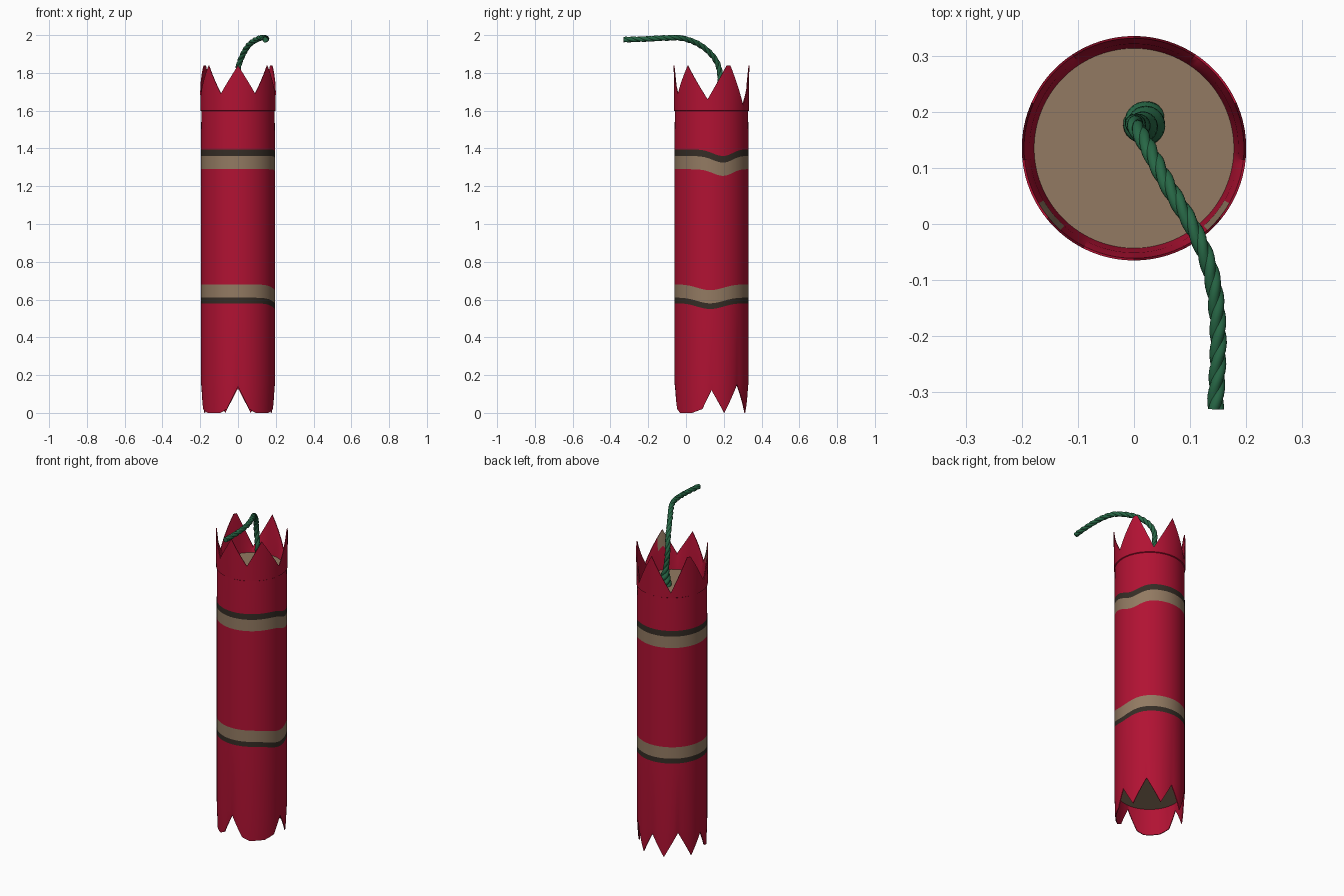
import bpy, bmesh, math
from mathutils import Vector

cube = bpy.data.objects.get("Cube")
if cube:
    bpy.data.objects.remove(cube, do_unlink=True)


def material(name, rgb):
    m = bpy.data.materials.new(name)
    m.use_nodes = True
    m.diffuse_color = (*rgb, 1)
    m.node_tree.nodes["Principled BSDF"].inputs["Base Color"].default_value = (*rgb, 1)
    return m


red = material("red paper", (0.44, 0.006, 0.033))
tan = material("tan paper", (0.29, 0.195, 0.122))
dark = material("dark stripe", (0.036, 0.026, 0.019))
green = material("green cord", (0.02, 0.135, 0.06))
RED, TAN, DARK = 0, 1, 2


def finish(bm, name, mats, angle):
    bmesh.ops.recalc_face_normals(bm, faces=bm.faces)
    mesh = bpy.data.meshes.new(name)
    bm.to_mesh(mesh)
    bm.free()
    obj = bpy.data.objects.new(name, mesh)
    bpy.context.collection.objects.link(obj)
    for m in mats:
        mesh.materials.append(m)
    bpy.ops.object.select_all(action="DESELECT")
    obj.select_set(True)
    bpy.context.view_layer.objects.active = obj
    bpy.ops.object.shade_smooth_by_angle(angle=math.radians(angle))
    return obj


def skin(bm, rings):
    """Join successive closed rings; yields (row, column, face)."""
    n = len(rings[0])
    for i in range(len(rings) - 1):
        for j in range(n):
            k = (j + 1) % n
            yield i, j, bm.faces.new((rings[i][j], rings[i][k],
                                      rings[i + 1][k], rings[i + 1][j]))


def height(points, a):
    for (a0, z0), (a1, z1) in zip(points, points[1:]):
        if a <= a1:
            return z0 + (z1 - z0) * (a - a0) / (a1 - a0)
    return points[-1][1]


def dip(a, centre, width):
    return math.exp(-((a - centre) / width) ** 2)


# Torn edges: height against angle from the front, mirrored left and right
TOP = [(0, 1.84), (27, 1.69), (51, 1.84), (84, 1.66), (114, 1.84),
       (120, 1.84), (147, 1.63), (180, 1.84)]
BOTTOM = [(0, 0.14), (18, 0.02), (30, 0), (57, 0), (75, 0.02), (90, 0.12),
          (111, 0), (135, 0.15), (159, 0), (180, 0.13)]
CENTRE_Y = 0.135
CAP_LOW, CAP_HIGH = 0.16, 1.6
COLUMNS = 120


def profile(a):
    """Radius and height from lower cap, round the outside, to upper cap."""
    s = abs(a)
    top, bottom = height(TOP, s), height(BOTTOM, s)
    low = -0.03 * dip(a, 88, 28)
    high = -0.035 * dip(a, 108, 22)
    return [(0.18, CAP_LOW), (0.186, bottom), (0.191, bottom), (0.196, CAP_LOW),
            (0.196, 0.58 + low), (0.196, 0.61 + low), (0.196, 0.68 + low),
            (0.196, 1.29 + high), (0.196, 1.36 + high), (0.196, 1.395 + high),
            (0.194, 1.597), (0.199, CAP_HIGH), (0.2, top), (0.196, top),
            (0.186, CAP_HIGH + 0.6 * (top - CAP_HIGH)), (0.178, CAP_HIGH)]


# Paper tube with torn crowns, stripes and end caps
bm = bmesh.new()
angles = [-180 + 360 * j / COLUMNS for j in range(COLUMNS)]
columns = []
for a in angles:
    t = math.radians(a)
    columns.append([bm.verts.new((r * math.sin(t), CENTRE_Y - r * math.cos(t), z))
                    for r, z in profile(a)])
rings = list(zip(*columns))
stripes = {4: DARK, 5: TAN, 7: TAN, 8: DARK}
for i, j, f in skin(bm, rings):
    f.material_index = stripes.get(i, RED)
    if i == 13 and 42 < abs(angles[j] + 1.5) < 60:   # pale inner tips
        f.material_index = TAN
for ring in (rings[0], rings[-1]):
    bm.faces.new(ring).material_index = TAN
finish(bm, "paper_tube", [red, tan, dark], 35)

# Twisted fuse: a three-lobed section swept along a smooth path
PATH = [Vector(p) for p in (
    (0.02, 0.18, 1.6), (0.01, 0.18, 1.7), (0, 0.178, 1.81), (0.02, 0.145, 1.885),
    (0.06, 0.07, 1.95), (0.112, -0.02, 1.983), (0.14, -0.1, 1.985),
    (0.15, -0.2, 1.98), (0.145, -0.33, 1.976))]


def catmull(p, i, t):
    a, b = p[max(i - 1, 0)], p[i]
    c, d = p[i + 1], p[min(i + 2, len(p) - 1)]
    return 0.5 * (2 * b + (c - a) * t + (2 * a - 5 * b + 4 * c - d) * t * t
                  + (3 * b - a - 3 * c + d) * t ** 3)


STEPS, SIDES = 20, 24
pts = [catmull(PATH, i, k / STEPS) for i in range(len(PATH) - 1) for k in range(STEPS)]
pts.append(PATH[-1])
bm = bmesh.new()
rings, length = [], 0
for i, p in enumerate(pts):
    before, after = pts[max(i - 1, 0)], pts[min(i + 1, len(pts) - 1)]
    tangent = (after - before).normalized()
    length += (p - before).length
    u = tangent.cross(Vector((0.9, 0.4, 0))).normalized()
    v = tangent.cross(u)
    radius = 0.0155 + 0.024 * math.exp(-(length / 0.07) ** 2)
    ring = []
    for k in range(SIDES):
        phi = math.tau * k / SIDES
        r = radius * (0.76 + 0.24 * abs(math.sin(1.5 * phi)))
        w = phi + math.tau * length / 0.12
        ring.append(bm.verts.new(p + r * (u * math.cos(w) + v * math.sin(w))))
    rings.append(ring)
for _ in skin(bm, rings):
    pass
bm.faces.new(rings[0])
bm.faces.new(rings[-1])
finish(bm, "fuse", [green], 40)
